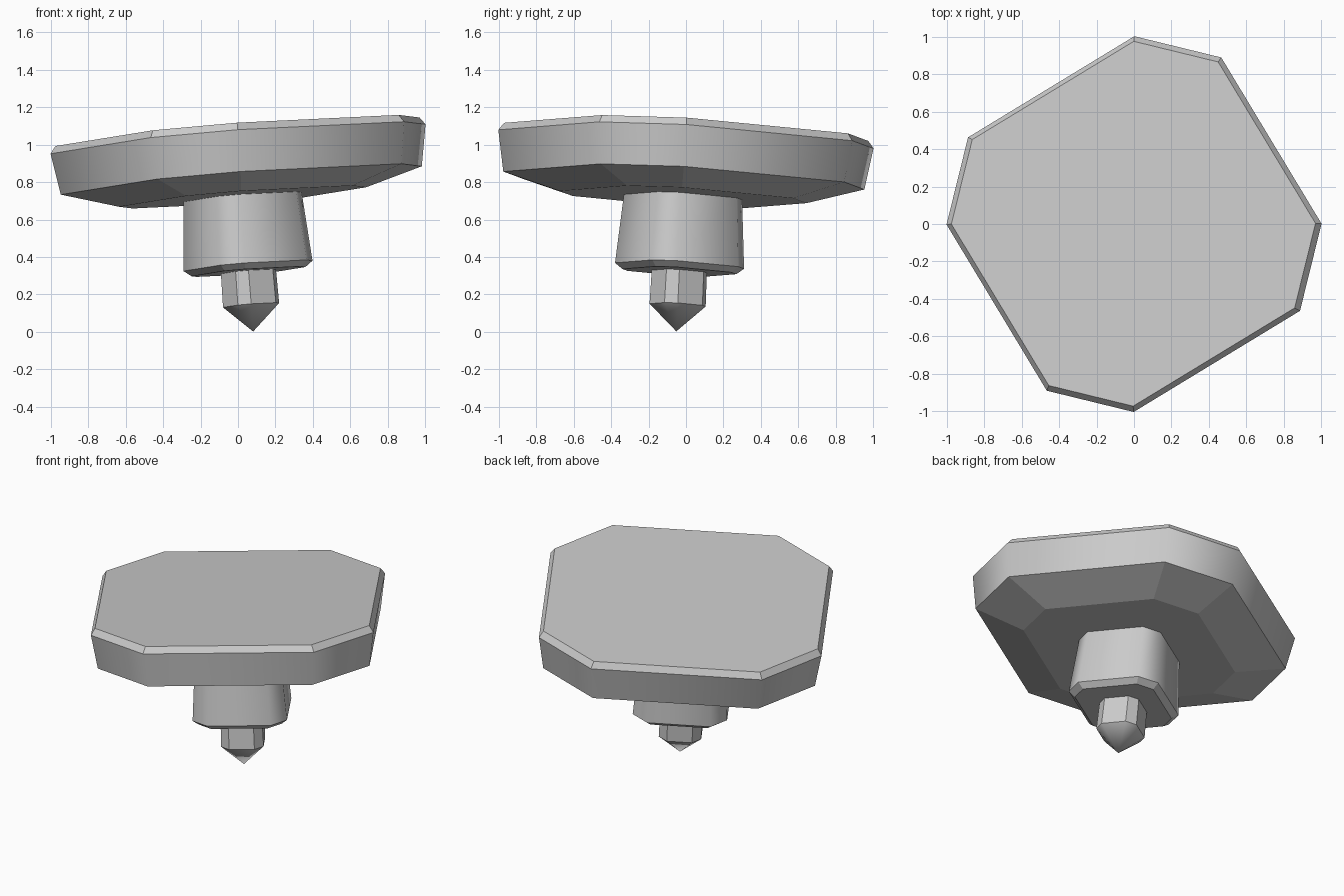
import bpy, bmesh
from math import radians
from mathutils import Matrix, Vector

if "Cube" in bpy.data.objects:
    bpy.data.objects.remove(bpy.data.objects["Cube"])

# Common frame: everything leans on one tilted axis that starts at the tip
AXIS = Vector((-0.0785, 0.05, 1)).normalized()
FRAME = (Matrix.Translation((0.081, -0.052, 0.0))
         @ Vector((0, 0, 1)).rotation_difference(AXIS).to_matrix().to_4x4()
         @ Matrix.Rotation(radians(31.2), 4, 'Z'))


def ring(bm, a, b, h):
    """Square of half width a, straight sides of half length b, cut corners."""
    pts = [(a, -b), (a, b), (b, a), (-b, a), (-a, b), (-a, -b), (-b, -a), (b, -a)]
    return [bm.verts.new((x, y, h)) for x, y in pts]


def loft(name, rings, smooth_bands=(), tip=None):
    """Stack cut-corner squares from low to high; optional point at the bottom."""
    bm = bmesh.new()
    rows = [ring(bm, *r) for r in rings]
    for k, (lo, hi) in enumerate(zip(rows, rows[1:])):
        for i in range(8):
            j = (i + 1) % 8
            f = bm.faces.new((lo[i], lo[j], hi[j], hi[i]))
            f.smooth = k in smooth_bands
    bm.faces.new(rows[-1])
    if tip is None:
        bm.faces.new(rows[0][::-1])
    else:
        p = bm.verts.new((0, 0, tip))
        for i in range(8):
            f = bm.faces.new((p, rows[0][(i + 1) % 8], rows[0][i]))
            f.smooth = True
    bmesh.ops.recalc_face_normals(bm, faces=bm.faces)
    bm.transform(FRAME)
    me = bpy.data.meshes.new(name)
    bm.to_mesh(me)
    bm.free()
    ob = bpy.data.objects.new(name, me)
    bpy.context.collection.objects.link(ob)
    return ob


# Wide top plate: sloped underside, upright rim, narrow top bevel
loft("top_plate", [(0.562, 0.348, 0.723), (0.826, 0.502, 0.812),
                   (0.859, 0.520, 1.034), (0.834, 0.505, 1.073)], {1})

# Collar below the plate, widening downward, bevelled at the bottom
loft("collar", [(0.252, 0.172, 0.323), (0.287, 0.193, 0.354),
                (0.261, 0.177, 0.740)], {1})

# Pin with a pointed end
loft("pointed_pin", [(0.129, 0.077, 0.143), (0.126, 0.076, 0.340)], tip=0.002)
